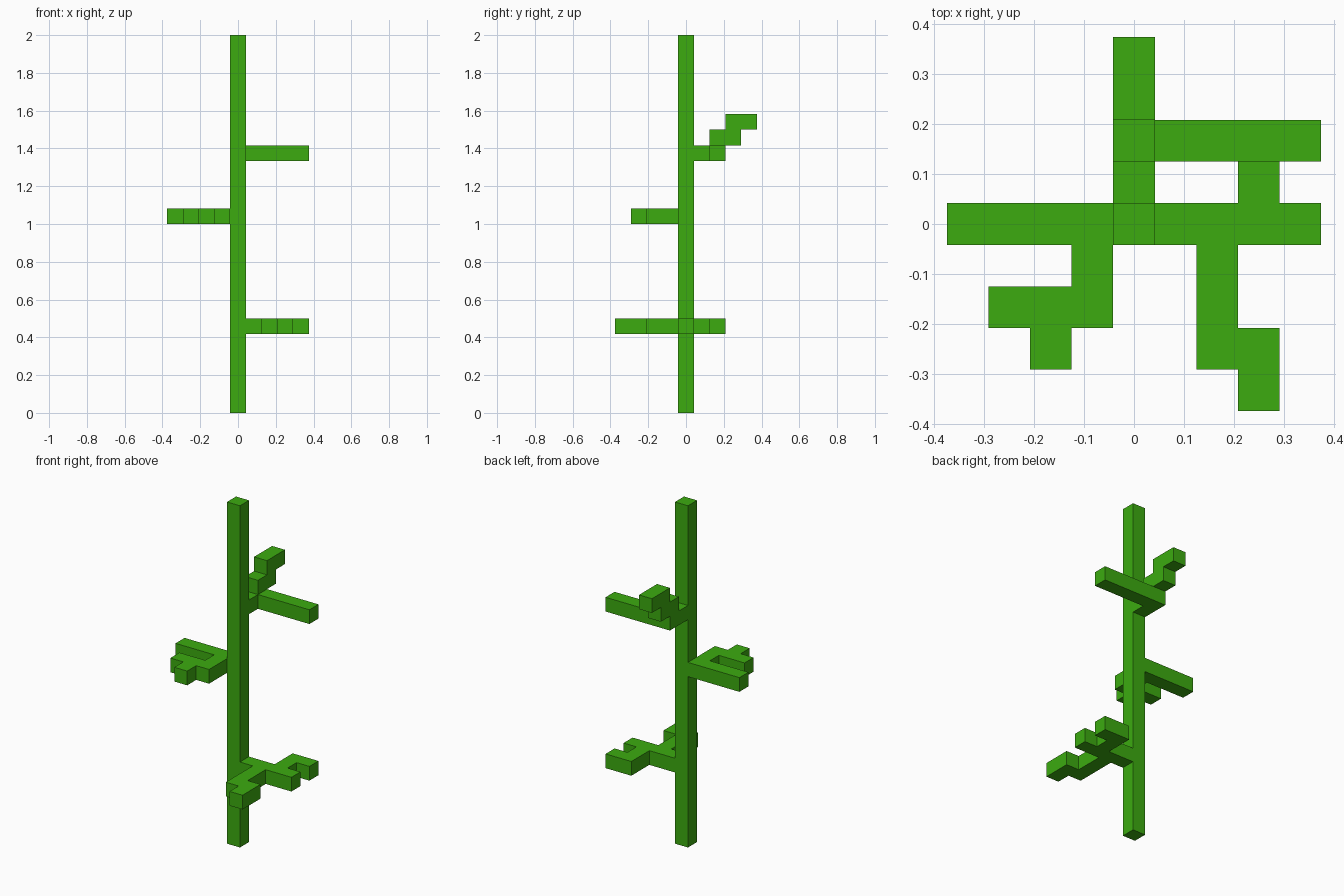
import bpy
import bmesh
from mathutils import Vector

if "Cube" in bpy.data.objects:
    bpy.data.objects.remove(bpy.data.objects["Cube"])

U = 2 / 24  # edge of one cube in the grid

mat = bpy.data.materials.new("green")
mat.diffuse_color = (0.045, 0.407, 0.005, 1)
mat.use_nodes = True
mat.node_tree.nodes["Principled BSDF"].inputs["Base Color"].default_value = mat.diffuse_color


def run(a, b):
    """All cells of a straight bar from cell a to cell b."""
    return {(x, y, z)
            for x in range(min(a[0], b[0]), max(a[0], b[0]) + 1)
            for y in range(min(a[1], b[1]), max(a[1], b[1]) + 1)
            for z in range(min(a[2], b[2]), max(a[2], b[2]) + 1)}


def bars(*pairs):
    return set().union(*(run(a, b) for a, b in pairs))


parts = {
    "trunk": bars(((0, 0, 0), (0, 0, 23))),
    # low branch, forks to front and back on the right side
    "lower_branch": bars(((1, 0, 5), (4, 0, 5)), ((2, -1, 5), (2, -3, 5)),
                         ((3, -3, 5), (3, -4, 5)), ((3, 1, 5), (3, 2, 5)),
                         ((4, 2, 5), (4, 2, 5))),
    # middle branch on the left side
    "middle_branch": bars(((-4, 0, 12), (-1, 0, 12)), ((-1, -1, 12), (-1, -2, 12)),
                          ((-3, -2, 12), (-2, -2, 12)), ((-2, -3, 12), (-2, -3, 12))),
    # upper branch climbs in steps to the back, with an arm to the right
    "upper_branch": bars(((0, 1, 16), (0, 2, 16)), ((0, 2, 17), (0, 3, 17)),
                         ((0, 3, 18), (0, 4, 18)), ((1, 2, 16), (4, 2, 16))),
}
solid = set().union(*parts.values())


def build(name, cells):
    """Skin the exposed sides of the cells and merge coplanar faces."""
    bm = bmesh.new()
    for c in cells:
        centre = Vector((c[0], c[1], c[2] + 0.5))
        for axis in range(3):
            for s in (-1, 1):
                n = Vector((0, 0, 0))
                n[axis] = s
                if tuple(int(c[i] + n[i]) for i in range(3)) in solid:
                    continue
                u = Vector((0, 0, 0))
                u[(axis + 1) % 3] = 0.5
                v = n.cross(u)
                mid = centre + n * 0.5
                corners = (mid - u - v, mid + u - v, mid + u + v, mid - u + v)
                bm.faces.new([bm.verts.new(p * U) for p in corners])
    bmesh.ops.remove_doubles(bm, verts=bm.verts, dist=1e-4)
    bmesh.ops.dissolve_limit(bm, angle_limit=0.01, verts=bm.verts, edges=bm.edges)
    mesh = bpy.data.meshes.new(name)
    bm.to_mesh(mesh)
    bm.free()
    mesh.materials.append(mat)
    bpy.context.collection.objects.link(bpy.data.objects.new(name, mesh))


for part, cells in parts.items():
    build(part, cells)
